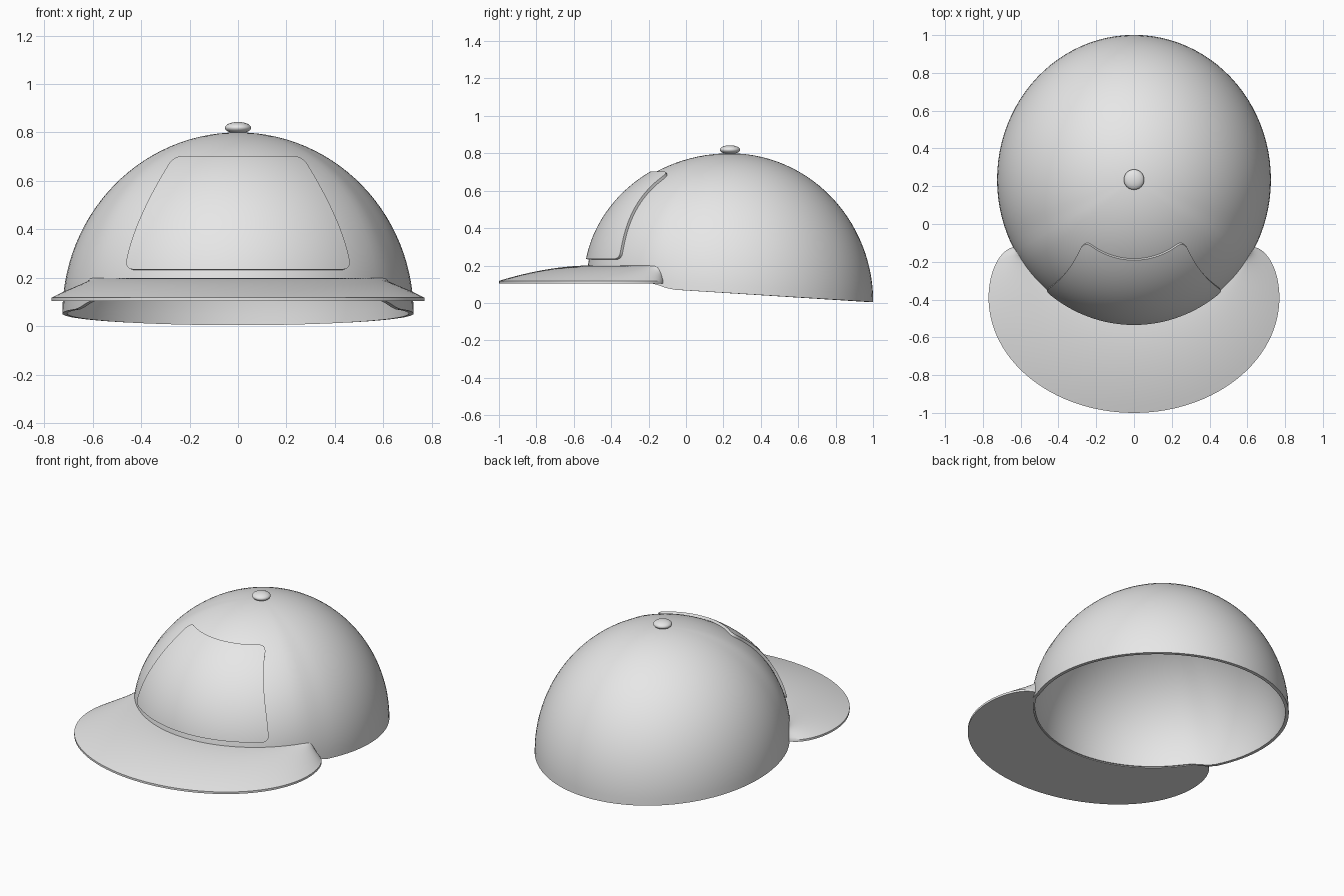
import bpy, bmesh
from math import sin, cos, pi, sqrt, radians

cube = bpy.data.objects.get("Cube")
if cube:
    bpy.data.objects.remove(cube, do_unlink=True)

grey = bpy.data.materials.new("light_grey_fabric")
grey.use_nodes = True
GREY = (0.8, 0.8, 0.8, 1)
grey.diffuse_color = GREY
grey.node_tree.nodes["Principled BSDF"].inputs["Base Color"].default_value = GREY

# Crown dimensions
RX, RY, CY, TOP = 0.725, 0.766, 0.235, 0.80
FRONT_RIM = 0.11


def finish(obj, angle=35):
    """Apply modifiers, colour and smooth the part."""
    bpy.ops.object.select_all(action='DESELECT')
    obj.select_set(True)
    bpy.context.view_layer.objects.active = obj
    for m in list(obj.modifiers):
        bpy.ops.object.modifier_apply(modifier=m.name)
    obj.data.materials.append(grey)
    bpy.ops.object.shade_smooth_by_angle(angle=radians(angle))


def sheet(name, rows, wrap=False, caps=False, thickness=0, offset=0):
    """Skin a grid of points, optionally closed, capped or thickened."""
    bm = bmesh.new()
    grid = [[bm.verts.new(p) for p in row] for row in rows]
    n = len(rows[0])
    for a, b in zip(grid, grid[1:]):
        for i in range(n if wrap else n - 1):
            j = (i + 1) % n
            bm.faces.new((a[i], a[j], b[j], b[i]))
    if caps:
        bm.faces.new(grid[0])
        bm.faces.new(grid[-1])
    bmesh.ops.remove_doubles(bm, verts=bm.verts, dist=0.0002)
    if caps:
        bmesh.ops.recalc_face_normals(bm, faces=bm.faces)
    mesh = bpy.data.meshes.new(name)
    bm.to_mesh(mesh)
    bm.free()
    obj = bpy.data.objects.new(name, mesh)
    bpy.context.collection.objects.link(obj)
    if thickness:
        mod = obj.modifiers.new("thickness", 'SOLIDIFY')
        mod.thickness, mod.offset = thickness, offset
    finish(obj)
    return obj


def rim_height(y):
    """Lower edge of the crown: slopes to the back, steps up at the brim."""
    t = min(max((-0.05 - y) / 0.17, 0), 1)
    t = t * t * (3 - 2 * t)
    slope = 0.005 + 0.065 * min((1 - y) / 1.05, 1)
    return slope + (FRONT_RIM - slope) * t


def crown_point(a, e):
    """Angle a runs round from the front, e rises from rim to top."""
    x, y = RX * sin(a), CY - RY * cos(a)
    z = rim_height(y)
    return (x * cos(e), CY + (y - CY) * cos(e), z + (TOP - z) * sin(e))


# Crown: thin dome, open underneath
SEG, RINGS = 96, 28
sheet("crown",
      [[crown_point(2 * pi * i / SEG, pi / 2 * r / RINGS) for i in range(SEG)]
       for r in range(RINGS + 1)],
      wrap=True, thickness=0.02, offset=-1)


# Front panel: rounded trapezoid lying on the crown
def panel_row(v):
    low, high, corner = 0.232, 0.688, 0.03
    z = low + (high - low) * v
    half = 0.455 - 0.195 * v ** 1.5
    d = min(z - low, high - z, corner) / corner
    half -= corner * (1 - sqrt(max(0, 1 - (1 - d) ** 2)))
    scale = sqrt(1 - ((z - FRONT_RIM) / (TOP - FRONT_RIM)) ** 2)
    row = []
    for i in range(33):
        x = half * (i / 16 - 1)
        row.append((x, CY - RY * sqrt(scale ** 2 - (x / RX) ** 2), z))
    return row


sheet("front_panel", [panel_row(0.5 - 0.5 * cos(pi * i / 28)) for i in range(29)],
      thickness=0.016, offset=1)


# Brim: flat below, domed above, tapering to a thin outer lip
def brim_outline(k):
    """Outer edge: broad front ellipse, then a rounded end at the side."""
    side, k = (1 if k >= 0 else -1), abs(k)
    if k < 0.7:
        b = pi / 2 * k / 0.7
        return side * 0.77 * sin(b), -0.39 - 0.61 * cos(b)
    c = pi / 2 * (k - 0.7) / 0.3
    return side * (0.62 + 0.15 * cos(c)), -0.39 + 0.27 * sin(c)


def brim_section(k):
    a = radians(60) * k
    ix, iy = (RX - 0.012) * sin(a), CY - (RY - 0.012) * cos(a)
    ox, oy = brim_outline(k)
    steps = [i / 12 for i in range(13)]

    def at(s, z):
        return (ix + (ox - ix) * s, iy + (oy - iy) * s, z)
    top = [at(s, 0.118 + 0.082 * (1 - s ** 1.8)) for s in steps]
    bottom = [at(s, 0.105) for s in reversed(steps)]
    return top + bottom


sheet("brim", [brim_section(i / 40) for i in range(-40, 41)], wrap=True, caps=True)

# Button on top
bpy.ops.mesh.primitive_uv_sphere_add(segments=32, ring_count=16, radius=1,
                                     location=(0, CY, 0.819))
button = bpy.context.object
button.name = "top_button"
button.scale = (0.054, 0.054, 0.024)
finish(button)
